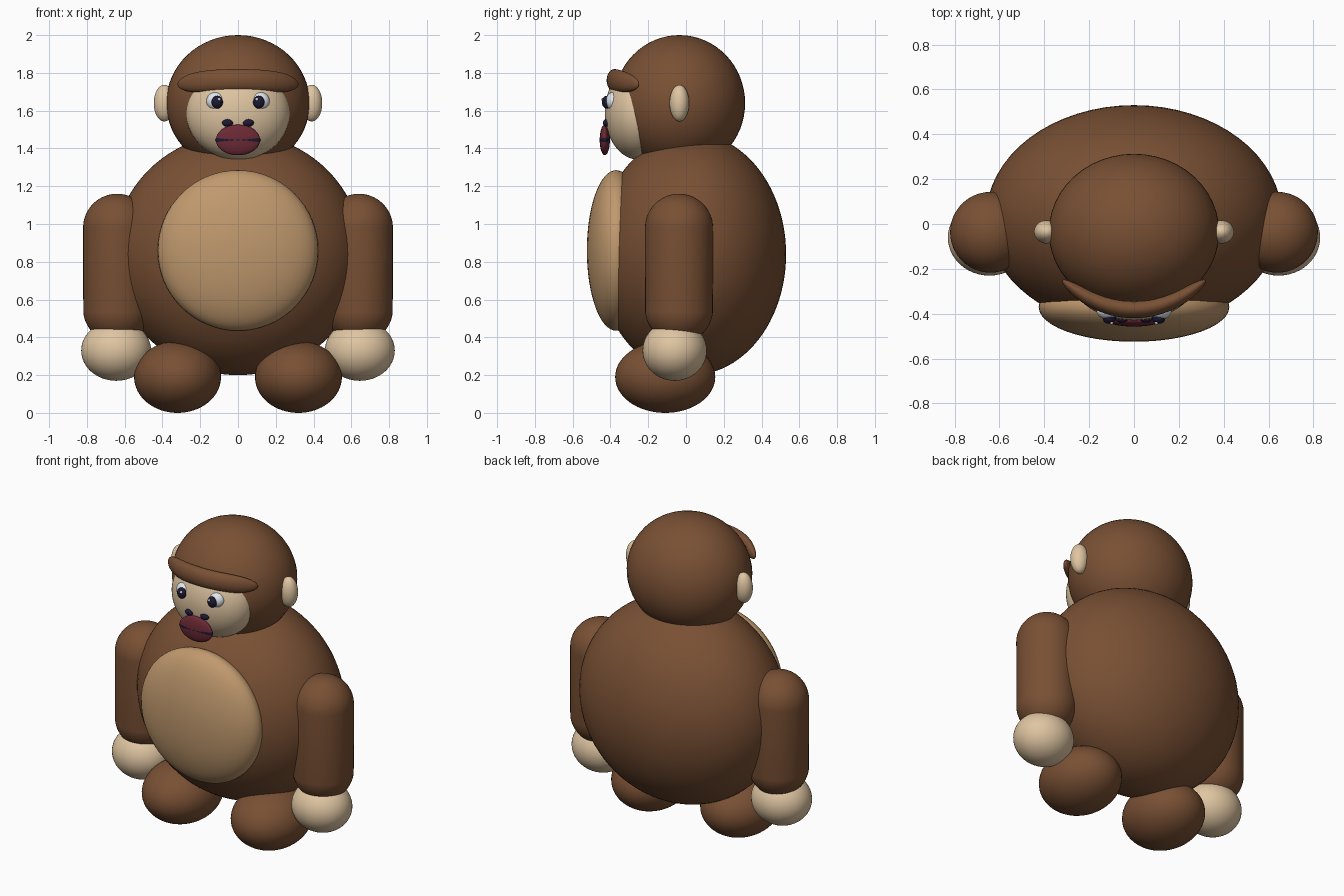
import bpy, bmesh
from mathutils import Vector

if "Cube" in bpy.data.objects:
    bpy.data.objects.remove(bpy.data.objects["Cube"])


def material(name, rgb):
    m = bpy.data.materials.new(name)
    m.diffuse_color = (*rgb, 1)
    m.use_nodes = True
    m.node_tree.nodes["Principled BSDF"].inputs["Base Color"].default_value = m.diffuse_color
    return m


FUR = material("fur", (0.19, 0.08, 0.034))
BELLY = material("belly_tan", (0.53, 0.32, 0.155))
SKIN = material("skin", (0.74, 0.56, 0.36))
LIP = material("lip_red", (0.15, 0.022, 0.035))
DARK = material("dark", (0.012, 0.01, 0.035))
WHITE = material("white", (0.75, 0.8, 0.85))


def blob(name, loc, size, mat, shape=None, segs=48, rings=32):
    """Smooth ellipsoid; shape optionally remaps the unit-sphere vertices."""
    bm = bmesh.new()
    bmesh.ops.create_uvsphere(bm, u_segments=segs, v_segments=rings, radius=1)
    for v in bm.verts:
        c = shape(v.co) if shape else v.co
        v.co = Vector((c.x * size[0], c.y * size[1], c.z * size[2]))
    if shape:
        bmesh.ops.recalc_face_normals(bm, faces=bm.faces)
    for f in bm.faces:
        f.smooth = True
    mesh = bpy.data.meshes.new(name)
    bm.to_mesh(mesh)
    bm.free()
    mesh.materials.append(mat)
    ob = bpy.data.objects.new(name, mesh)
    ob.location = loc
    bpy.context.collection.objects.link(ob)
    return ob


def pair(name, loc, size, mat, **kw):
    """Same part on both sides of x = 0."""
    for side, s in (("right", 1), ("left", -1)):
        blob(f"{name}_{side}", (s * loc[0], loc[1], loc[2]), size, mat, **kw)


def capsule(c):
    # stretch the sphere at its equator (values in units of the radius)
    shift = 0.43 / 0.18
    return Vector((c.x, c.y, c.z + shift)) if c.z > -1e-4 else c.copy()


def brow_shape(c):
    # blunt-ended bar along x, bent back around the forehead
    t = c.z
    k = (1 + t * t) ** 0.5
    return Vector((t * 0.32,
                   c.x * k * 0.042 + 1.2 * (t * 0.32) ** 2,
                   c.y * k * 0.06 - 0.2 * (t * 0.32) ** 2))


# Torso and belly patch
blob("body", (0, 0.03, 0.84), (0.66, 0.5, 0.64), FUR, segs=64, rings=48)
blob("belly", (0, -0.37, 0.86), (0.425, 0.155, 0.425), BELLY)

# Limbs
pair("arm", (0.64, -0.037, 0.55), (0.18, 0.18, 0.18), FUR, shape=capsule)
pair("hand", (0.645, -0.06, 0.33), (0.185, 0.17, 0.16), SKIN)
pair("foot", (0.32, -0.11, 0.19), (0.23, 0.265, 0.19), FUR)

# Head
blob("head", (0, -0.035, 1.64), (0.38, 0.348, 0.36), FUR)
blob("face", (0, -0.25, 1.59), (0.275, 0.18, 0.25), SKIN)
blob("brow", (0, -0.378, 1.76), (1, 1, 1), FUR, shape=brow_shape)
pair("ear", (0.39, -0.035, 1.64), (0.056, 0.052, 0.097), SKIN, segs=32, rings=20)

# Facial features
small = dict(segs=24, rings=16)
pair("eye_white", (0.118, -0.385, 1.65), (0.05, 0.04, 0.048), WHITE, **small)
pair("pupil", (0.11, -0.42, 1.645), (0.03, 0.025, 0.034), DARK, **small)
pair("eye_glint", (0.1, -0.44, 1.66), (0.008, 0.008, 0.008), WHITE, **small)
pair("nostril", (0.055, -0.42, 1.535), (0.029, 0.02, 0.02), DARK, **small)
blob("lips", (0, -0.43, 1.445), (0.117, 0.027, 0.081), LIP)
blob("mouth_line", (0, -0.43, 1.445), (0.121, 0.0272, 0.04), DARK, **small)
